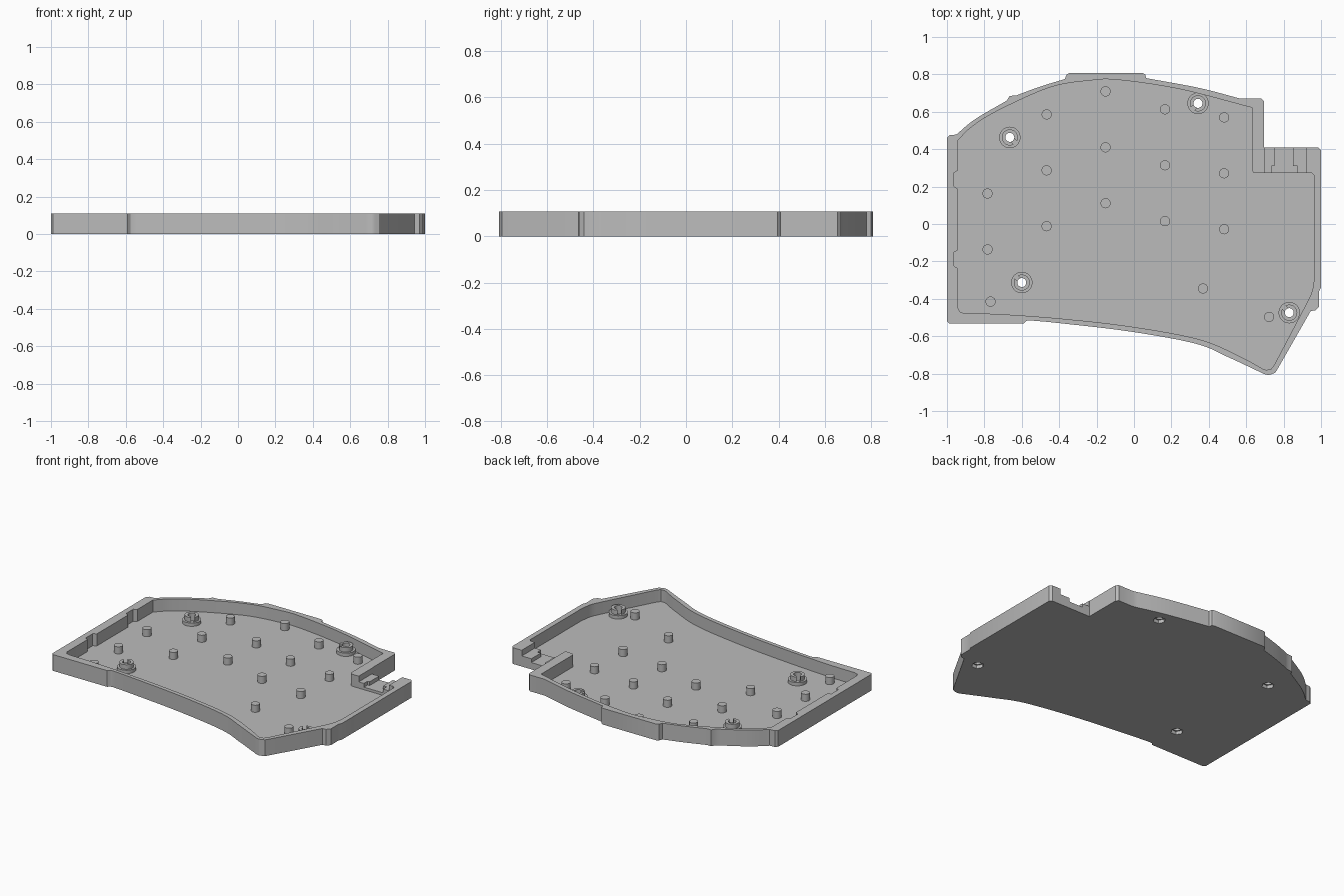
import bpy, bmesh, math
from mathutils import Vector

cube = bpy.data.objects.get("Cube")
if cube:
    bpy.data.objects.remove(cube, do_unlink=True)

HEIGHT, FLOOR = 0.108, 0.028

gray = bpy.data.materials.new("plain_gray")
gray.use_nodes = True
gray.diffuse_color = (0.5, 0.5, 0.5, 1)
gray.node_tree.nodes["Principled BSDF"].inputs["Base Color"].default_value = gray.diffuse_color


def spline(points, steps=8):
    """Smooth curve through the given points."""
    p = [Vector(q) for q in points]
    p = [2 * p[0] - p[1]] + p + [2 * p[-1] - p[-2]]
    out = []
    for a, b, c, d in zip(p, p[1:], p[2:], p[3:]):
        for i in range(steps):
            t = i / steps
            out.append(tuple(b + (c - a) * t / 2 + (a * 2 - b * 5 + c * 4 - d) * t * t / 2
                             + (b * 3 - a - c * 3 + d) * t ** 3 / 2))
    return out + [tuple(points[-1])]


def prism(name, outline, z0, z1):
    """Solid extruded from a flat outline."""
    bm = bmesh.new()
    face = bm.faces.new([bm.verts.new((x, y, z0)) for x, y in outline])
    top = bmesh.ops.extrude_face_region(bm, geom=[face])["geom"]
    bmesh.ops.translate(bm, vec=(0, 0, z1 - z0),
                        verts=[v for v in top if isinstance(v, bmesh.types.BMVert)])
    bmesh.ops.recalc_face_normals(bm, faces=bm.faces[:])
    mesh = bpy.data.meshes.new(name)
    bm.to_mesh(mesh)
    bm.free()
    obj = bpy.data.objects.new(name, mesh)
    mesh.materials.append(gray)
    bpy.context.collection.objects.link(obj)
    return obj


def circle(x, y, r, n=32):
    return [(x + r * math.cos(math.tau * i / n), y + r * math.sin(math.tau * i / n)) for i in range(n)]


def box(x0, x1, y0, y1):
    return [(x0, y0), (x1, y0), (x1, y1), (x0, y1)]


def select(obj):
    bpy.ops.object.select_all(action="DESELECT")
    obj.select_set(True)
    bpy.context.view_layer.objects.active = obj


def combine(target, outline, z0, z1, operation="DIFFERENCE"):
    """Cut or add a prism, then remove the helper."""
    helper = prism("cutter", outline, z0, z1)
    helper.hide_render = True
    mod = target.modifiers.new("shape", "BOOLEAN")
    mod.operation, mod.solver, mod.object = operation, "EXACT", helper
    select(target)
    bpy.ops.object.modifier_apply(modifier=mod.name)
    bpy.data.objects.remove(helper, do_unlink=True)


def smooth(obj):
    select(obj)
    bpy.ops.object.shade_smooth_by_angle(angle=math.radians(30))


# Outer outline, clockwise from the left wall
outer = [(-1, -.52), (-1, .46), (-.985, .475)]
outer += spline([(-.95, .478), (-.85, .56), (-.68, .66)])
outer += [(-.665, .685), (-.63, .687)]
outer += spline([(-.61, .695), (-.5, .735), (-.37, .775)])
outer += [(-.36, .8), (-.345, .807), (.045, .807), (.06, .8)]
outer += spline([(.065, .78), (.35, .727), (.57, .67)])
outer += [(.68, .67), (.695, .655), (.695, .41), (.985, .41), (1, .395), (1, -.34),
          (.99, -.36), (.99, -.44), (.97, -.462), (.945, -.465), (.765, -.78)]
outer += spline([(.755, -.795), (.72, -.807), (.69, -.8)], 4)
outer += spline([(.675, -.792), (.51, -.715), (.33, -.64), (-.02, -.575), (-.4, -.53), (-.56, -.515)])
outer += [(-.575, -.518), (-.59, -.532), (-.988, -.532)]

# Cavity outline with two shallow recesses on the left wall
inner = [(-.94, -.45)]
for y in (-.188, .237):
    inner += [(-.94, y - .05), (-.962, y - .037), (-.962, y + .037), (-.94, y + .05)]
inner += spline([(-.94, .45), (-.86, .525), (-.72, .61), (-.45, .73), (-.235, .767),
                 (-.08, .77), (.25, .72), (.63, .622)])
inner += [(.63, .29), (.636, .277), (.65, .272), (.95, .272), (.965, .258)]
inner += spline([(.965, -.28), (.952, -.36), (.92, -.43)], 5)
inner += [(.745, -.762), (.73, -.778), (.705, -.78)]
inner += spline([(.69, -.775), (.57, -.71), (.35, -.617), (-.02, -.548), (-.4, -.505),
                 (-.72, -.482), (-.905, -.478)])
inner += [(-.93, -.47)]

tray = prism("tray", outer, 0, HEIGHT)
combine(tray, inner, FLOOR, .2)

# Stepped cable slot in the back wall
combine(tray, box(.697, .92, .25, .43), .07, .2)
combine(tray, box(.75, .85, .25, .43), .045, .2)
combine(tray, box(.735, .875, .25, .31), .045, .2)

# Screw bosses: wide base, narrower slotted collar, through hole and hex pocket
bosses = [(-.664, .463, -45), (.342, .645, -135), (-.6, -.313, 135), (.83, -.474, 135)]
for i, (x, y, angle) in enumerate(bosses):
    boss = prism(f"screw_boss_{i + 1}", circle(x, y, .057), .015, .05)
    combine(boss, circle(x, y, .043), .02, .08, "UNION")
    a = math.radians(angle)
    along, across = Vector((math.cos(a), math.sin(a))), Vector((-math.sin(a), math.cos(a))) * .012
    start, end = Vector((x, y)), Vector((x, y)) + along * .08
    combine(boss, [tuple(v) for v in (start - across, end - across, end + across, start + across)], .052, .2)
    for part in (tray, boss):
        combine(part, circle(x, y, .024), -.1, .2)
        combine(part, circle(x, y, .038, 6), -.1, .022)
    smooth(boss)
smooth(tray)

# Support pegs in staggered columns, plus three single ones
pegs = [(x, top - .299 * i) for x, top, n in
        ((-.783, .163, 2), (-.467, .586, 3), (-.152, .709, 3), (.166, .613, 3), (.482, .57, 3))
        for i in range(n)]
pegs += [(-.767, -.415), (.369, -.345), (.722, -.497)]
for i, (x, y) in enumerate(pegs):
    smooth(prism(f"support_peg_{i + 1}", circle(x, y, .027, 24), FLOOR - .008, .075))
